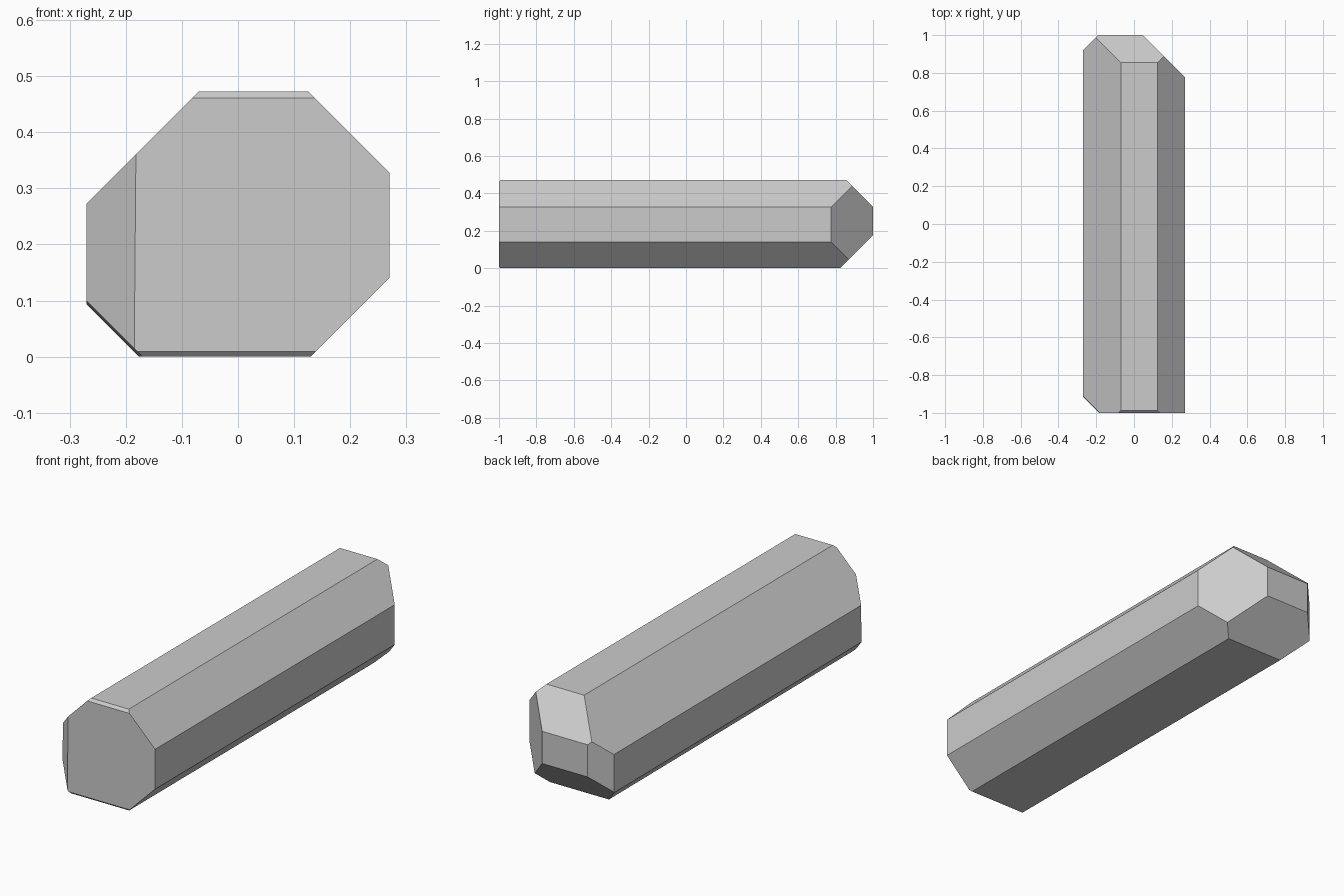
import bpy, bmesh
from mathutils import Vector

if "Cube" in bpy.data.objects:
    bpy.data.objects.remove(bpy.data.objects["Cube"])

# Block: box between the overall limits
W, L, H = 0.27, 1.0, 0.473
bm = bmesh.new()
bmesh.ops.create_cube(bm, size=1)
bmesh.ops.scale(bm, vec=(2 * W, 2 * L, H), verts=bm.verts)
bmesh.ops.translate(bm, vec=(0, 0, H / 2), verts=bm.verts)


def chamfer(normal, offset):
    """Cut away everything where normal . point > offset and cap the cut."""
    n = Vector(normal)
    bmesh.ops.bisect_plane(bm, geom=bm.verts[:] + bm.edges[:] + bm.faces[:],
                           plane_co=n * offset / n.length_squared,
                           plane_no=n, clear_outer=True)
    bmesh.ops.holes_fill(bm, edges=[e for e in bm.edges if e.is_boundary], sides=0)


cuts = [
    # Long edges
    ((-1, 0, 1), 0.543),
    ((1, 0, 1), 0.598),
    ((1, 0, -1), 0.129),
    ((-1, -0.0035, -1), 0.1735),
    # Front end edges
    ((-1, -1, 0.0085), 1.185),
    ((0, -1, 1), 1.461),
    ((0, -1, -1), 0.991),
    # Back end edges
    ((1, 1, 0), 1.046),
    ((-1, 1, 0), 1.19),
    ((0, 1, 1), 1.328),
    ((0, 1, -1), 0.823),
]
for normal, offset in cuts:
    chamfer(normal, offset)

bmesh.ops.recalc_face_normals(bm, faces=bm.faces)
mesh = bpy.data.meshes.new("chamfered_beam")
bm.to_mesh(mesh)
bm.free()
bpy.context.collection.objects.link(bpy.data.objects.new("chamfered_beam", mesh))
